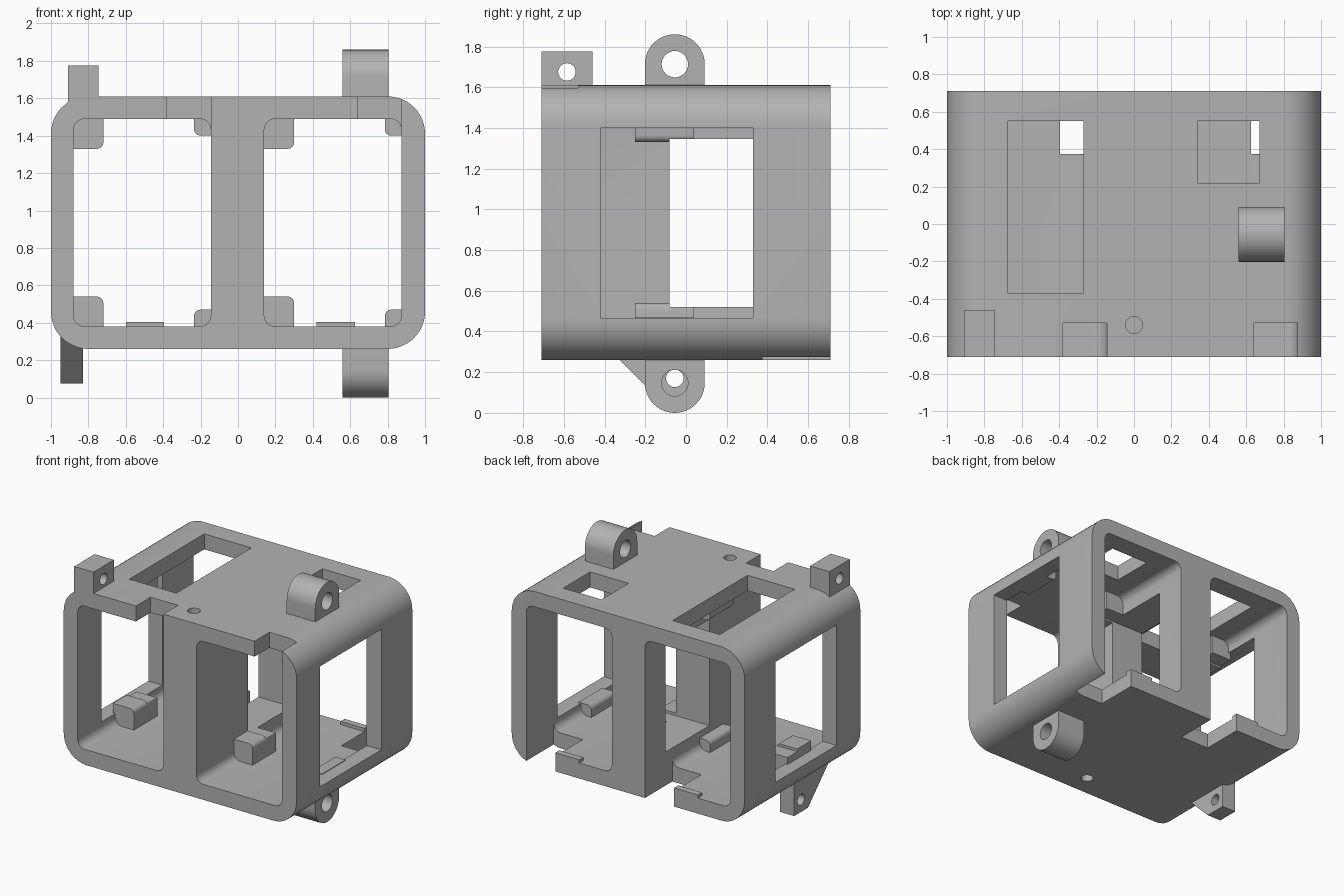
import bpy, bmesh
from math import sin, cos, pi, radians

if "Cube" in bpy.data.objects:
    bpy.data.objects.remove(bpy.data.objects["Cube"])

grey = bpy.data.materials.new("plain grey")
grey.use_nodes = True
colour = (0.45, 0.45, 0.45, 1)
grey.diffuse_color = colour
grey.node_tree.nodes["Principled BSDF"].inputs["Base Color"].default_value = colour

AXES = {"x": lambda u, v, d: (d, u, v),
        "y": lambda u, v, d: (u, d, v),
        "z": lambda u, v, d: (u, v, d)}


def arc(u, v, r, start, end, steps):
    angles = [radians(start + (end - start) * i / steps) for i in range(steps + 1)]
    return [(u + r * cos(a), v + r * sin(a)) for a in angles]


def rounded(u0, u1, v0, v1, radii, steps=12):
    """Rectangle outline; radii run from lower left, anticlockwise."""
    corners = [(u0, v0, 1, 1), (u1, v0, -1, 1), (u1, v1, -1, -1), (u0, v1, 1, -1)]
    pts = []
    for i, (u, v, su, sv) in enumerate(corners):
        r = radii[i]
        if r:
            pts += arc(u + su * r, v + sv * r, r, 180 + 90 * i, 270 + 90 * i, steps)
        else:
            pts.append((u, v))
    return pts


def prism(name, axis, pts, a, b):
    """Extrude an outline along an axis from a to b."""
    bm = bmesh.new()
    face = bm.faces.new([bm.verts.new(AXES[axis](u, v, a)) for u, v in pts])
    new = bmesh.ops.extrude_face_region(bm, geom=[face])["geom"]
    bmesh.ops.translate(bm, vec=AXES[axis](0, 0, b - a),
                        verts=[g for g in new if isinstance(g, bmesh.types.BMVert)])
    bmesh.ops.recalc_face_normals(bm, faces=bm.faces)
    mesh = bpy.data.meshes.new(name)
    bm.to_mesh(mesh)
    bm.free()
    mesh.materials.append(grey)
    ob = bpy.data.objects.new(name, mesh)
    bpy.context.collection.objects.link(ob)
    return ob


def box(name, x0, x1, y0, y1, z0, z1):
    return prism(name, "z", [(x0, y0), (x1, y0), (x1, y1), (x0, y1)], z0, z1)


def hole(axis, u, v, r, a, b):
    return prism("cutter", axis, arc(u, v, r, 0, 360, 32)[:-1], a, b)


def cut(ob, cutters):
    """Subtract each cutter, then delete it."""
    bpy.context.view_layer.objects.active = ob
    for c in cutters:
        mod = ob.modifiers.new("cut", "BOOLEAN")
        mod.operation, mod.solver, mod.object = "DIFFERENCE", "EXACT", c
        bpy.ops.object.modifier_apply(modifier=mod.name)
        bpy.data.objects.remove(c)


def smooth(ob):
    bpy.ops.object.select_all(action="DESELECT")
    ob.select_set(True)
    bpy.context.view_layer.objects.active = ob
    bpy.ops.object.shade_smooth_by_angle(angle=radians(30))


BACK, LOW, HIGH = 0.71, 0.38, 1.49
BAYS = [(-0.88, -0.145), (0.14, 0.875)]

# Outer frame with two bays running front to back
frame = prism("frame", "y", rounded(-1, 1, 0.26, 1.61, [0.2] * 4), -BACK, BACK)
cutters = [prism("cutter", "y", rounded(x0, x1, LOW, HIGH, [0.06] * 4, 6), -1, 1)
           for x0, x1 in BAYS]
# Side windows and the opening in the middle wall
for x0, x1 in [(-1.1, -0.8), (0.8, 1.1)]:
    cutters.append(box("cutter", x0, x1, -0.42, 0.33, 0.465, 1.4))
cutters.append(box("cutter", -0.2, 0.2, -0.08, 0.46, 0.52, 1.345))
# Roof windows
cutters.append(box("cutter", -0.675, -0.27, -0.37, 0.55, 1.4, 1.7))
cutters.append(box("cutter", 0.34, 0.67, 0.22, 0.55, 1.4, 1.7))
# Notches in the front of the roof and the back of the floor
for x0, x1 in BAYS:
    cutters.append(box("cutter", x1 - 0.235, x1, -0.8, -0.53, 1.42, 1.7))
    cutters.append(box("cutter", x1 - 0.25, x1, 0.375, 0.8, 0.2, 0.45))
# Blind screw holes in the middle wall
for z0, z1 in [(1.4, 1.7), (0.2, 0.46)]:
    cutters.append(hole("z", 0, -0.54, 0.045, z0, z1))
cut(frame, cutters)
smooth(frame)

# Corner stops inside each bay, plus a small ridge on the back of the floor
for side, (x0, x1) in zip(("right", "left"), BAYS):
    for level in ("lower", "upper"):
        low = level == "lower"
        for size, inner in ((0.16, True), (0.09, False)):
            u0, u1 = (x0 - 0.02, x0 + size) if inner else (x1 - size, x1 + 0.02)
            v0, v1 = (LOW - 0.02, LOW + size) if low else (HIGH - size, HIGH + 0.02)
            radii = [0] * 4
            radii[(2 if inner else 3) if low else (1 if inner else 0)] = 0.035
            kind = "large" if inner else "small"
            stop = prism(f"{side}_{level}_{kind}_stop", "y",
                         rounded(u0, u1, v0, v1, radii, 6), -0.25, 0.04)
            if inner:
                cut(stop, [box("cutter", x0 - 0.1, x0 + 0.3, -0.08, 0.3, 0.52, 1.345)])
            smooth(stop)
    box(f"{side}_floor_ridge", x1 - 0.455, x1 - 0.25, 0.66, BACK, LOW - 0.02, 0.405)

# Round hinge lugs above and below
Y = -0.055
R = 0.147
for name, z, base, start in (("upper_lug", 1.713, 1.58, 0), ("lower_lug", 0.147, 0.29, 180)):
    ends = arc(Y, z, R, start, start + 180, 24)
    outline = ends + [(ends[-1][0], base), (ends[0][0], base)]
    lug = prism(name, "x", outline, 0.56, 0.805)
    cut(lug, [hole("x", Y, z, 0.065, 0.4, 1)])
    smooth(lug)

# Square latch block on the roof
block = box("upper_latch_block", -0.91, -0.745, -BACK, -0.46, 1.54, 1.775)
cut(block, [hole("x", -0.585, 1.675, 0.043, -1, -0.6)])
smooth(block)

# Sloped latch bracket under the floor
bracket = prism("lower_latch_bracket", "x",
                [(0.03, 0.36), (0.03, 0.075), (-0.14, 0.075), (-0.425, 0.36)], -0.95, -0.83)
cut(bracket, [hole("x", Y, 0.17, 0.043, -1.1, -0.7)])
smooth(bracket)
